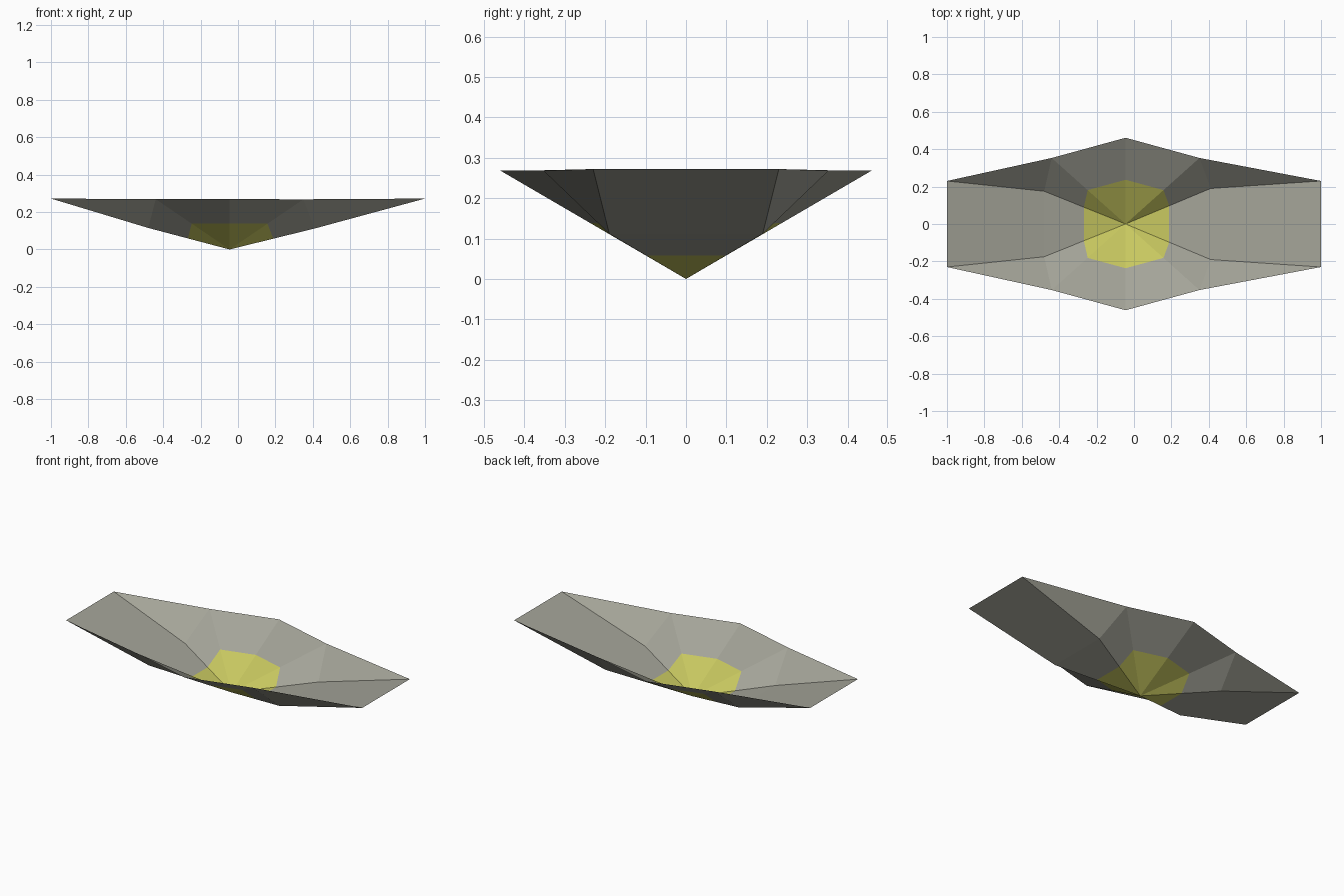
import bpy, bmesh
from mathutils import Vector

if "Cube" in bpy.data.objects:
    bpy.data.objects.remove(bpy.data.objects["Cube"])

def material(name, rgb):
    m = bpy.data.materials.new(name)
    m.diffuse_color = (*rgb, 1)
    m.use_nodes = True
    m.node_tree.nodes["Principled BSDF"].inputs["Base Color"].default_value = m.diffuse_color
    return m

grey = material("warm grey", (0.37, 0.37, 0.315))
yellow = material("olive yellow", (0.57, 0.57, 0.115))

APEX = Vector((-0.045, 0, 0))
SPLIT = 0.513   # how far the yellow centre reaches along each spoke

# Spoke ends around the bowl for the +y half, right to left
half = [(0.41, 0.19, 0.112), (0.35, 0.353, 0.268), (-0.045, 0.461, 0.269),
        (-0.44, 0.353, 0.269), (-0.48, 0.175, 0.115)]
ring = [Vector(p) for p in half]
ring += [Vector((x, -y, z)) for x, y, z in reversed(half)]
ends = {(sx, sy): Vector((sx, sy * 0.23, 0.272)) for sx in (1, -1) for sy in (1, -1)}

bm = bmesh.new()
apex = bm.verts.new(APEX)
outer = [bm.verts.new(p) for p in ring]
inner = [bm.verts.new(APEX.lerp(p, SPLIT)) for p in ring]
tip = {k: bm.verts.new(p) for k, p in ends.items()}

# Yellow centre and the grey band around it
n = len(ring)
for i in range(n):
    j = (i + 1) % n
    bm.faces.new((apex, inner[i], inner[j])).material_index = 1
    bm.faces.new((inner[i], outer[i], outer[j], inner[j]))

# Long end panels, each with a corner triangle on both sides
for sx, a, b in ((1, 0, 9), (-1, 4, 5)):
    bm.faces.new((outer[a], outer[b], tip[sx, -1], tip[sx, 1]))
    for sy, crease in ((1, a), (-1, b)):
        rim = {0: 1, 9: 8, 4: 3, 5: 6}[crease]
        bm.faces.new((outer[crease], tip[sx, sy], outer[rim]))

# Open shell: every face points up into the bowl
for f in bm.faces:
    f.normal_update()
    if f.normal.z < 0:
        f.normal_flip()

mesh = bpy.data.meshes.new("bowl_shell")
bm.to_mesh(mesh)
bm.free()
mesh.materials.append(grey)
mesh.materials.append(yellow)
shell = bpy.data.objects.new("bowl_shell", mesh)
bpy.context.collection.objects.link(shell)
